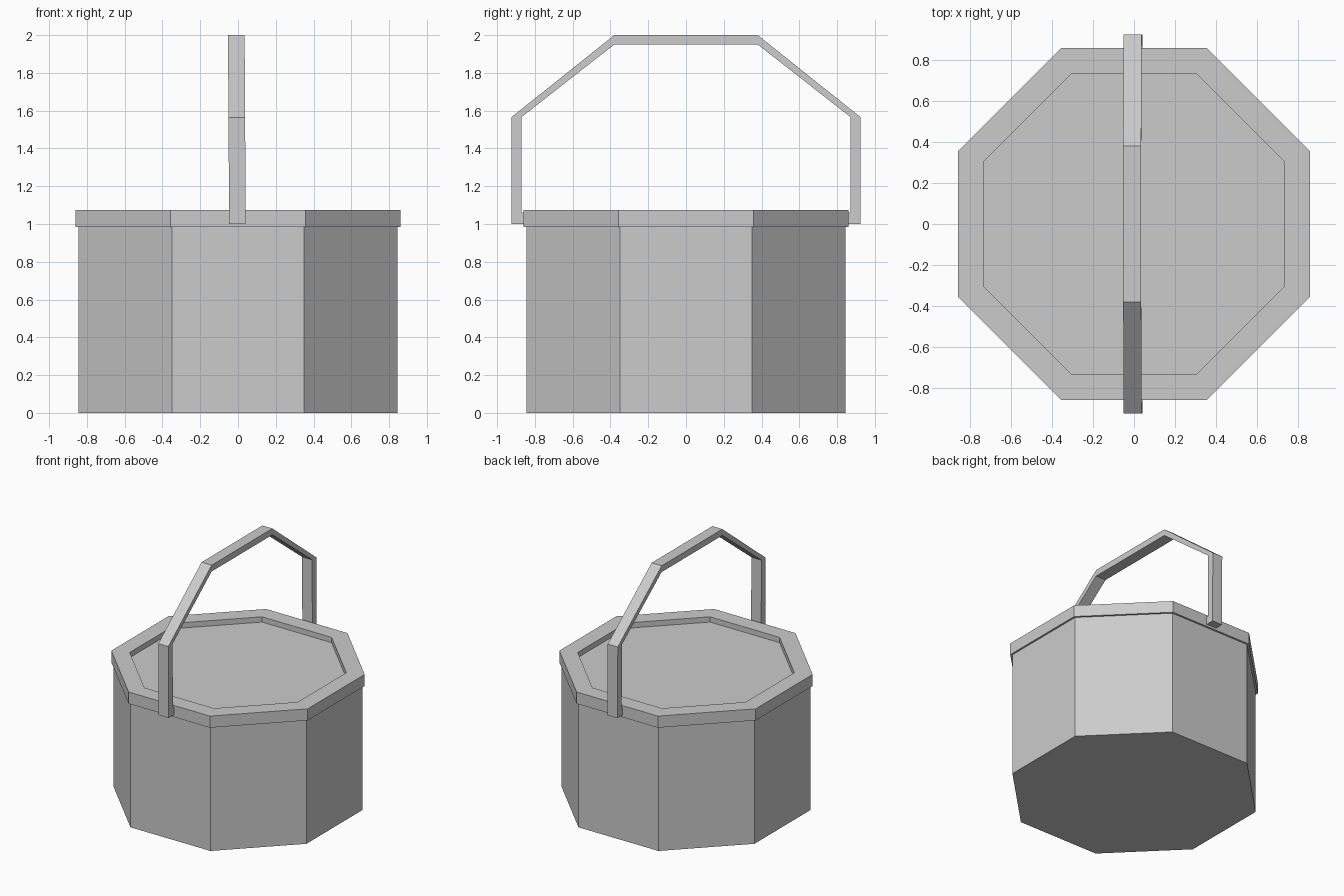
import bpy, bmesh, math

if "Cube" in bpy.data.objects:
    bpy.data.objects.remove(bpy.data.objects["Cube"])


def finish(name, bm):
    bmesh.ops.recalc_face_normals(bm, faces=bm.faces)
    mesh = bpy.data.meshes.new(name)
    bm.to_mesh(mesh)
    bm.free()
    obj = bpy.data.objects.new(name, mesh)
    bpy.context.collection.objects.link(obj)
    return obj


def octagon_stack(name, rings):
    """Loft octagons given as (flat-to-centre distance, z), capped at both ends."""
    bm = bmesh.new()
    loops = []
    for apothem, z in rings:
        r = apothem / math.cos(math.pi / 8)
        loops.append([bm.verts.new((r * math.cos((i + 0.5) * math.pi / 4),
                                    r * math.sin((i + 0.5) * math.pi / 4), z))
                      for i in range(8)])
    for a, b in zip(loops, loops[1:]):
        for i in range(8):
            j = (i + 1) % 8
            bm.faces.new((a[i], a[j], b[j], b[i]))
    bm.faces.new(loops[0])
    bm.faces.new(loops[-1])
    return finish(name, bm)


# Eight-sided bucket body
octagon_stack("basket_body", [(0.845, 0), (0.845, 0.985)])

# Overhanging lid with a shallow recessed top
octagon_stack("lid", [(0.845, 0.983), (0.86, 0.983), (0.86, 1.075),
                      (0.735, 1.075), (0.735, 1.033)])

# Angular carrying handle: mirrored (y, z) outlines, leaning slightly in x
outer = [(-0.925, 1.0), (-0.925, 1.565), (-0.38, 2.0)]
inner = [(-0.855, 1.0), (-0.855, 1.06), (-0.872, 1.06), (-0.872, 1.565), (-0.38, 1.95)]
outer += [(-y, z) for y, z in reversed(outer)]
inner += [(-y, z) for y, z in reversed(inner)]
bm = bmesh.new()
sides = []
for x in (-0.047, 0.041):
    sides.append([bm.verts.new((x - 0.006 * (z - 1.0), y, z))
                  for y, z in outer + inner[::-1]])
n = len(sides[0])
for side in sides:
    bm.faces.new(side)
for i in range(n):
    j = (i + 1) % n
    bm.faces.new((sides[0][i], sides[0][j], sides[1][j], sides[1][i]))
finish("handle", bm)
